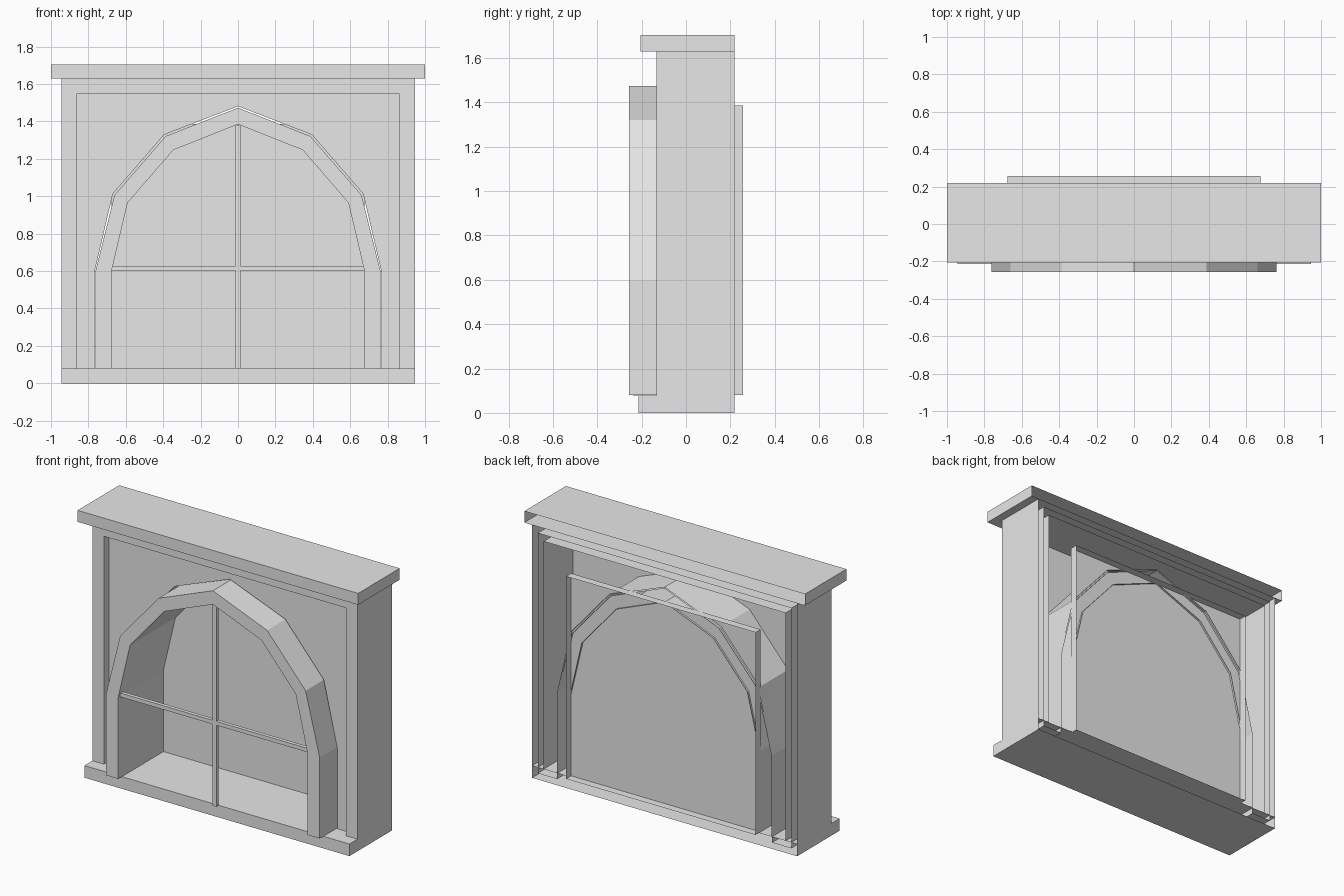
import bpy

if "Cube" in bpy.data.objects:
    bpy.data.objects.remove(bpy.data.objects["Cube"])

grey = bpy.data.materials.new("light grey")
grey.diffuse_color = (0.8, 0.8, 0.8, 1)
grey.use_nodes = True
grey.node_tree.nodes["Principled BSDF"].inputs["Base Color"].default_value = grey.diffuse_color

BACK = 0.218


def sheet(name, profile, front, back=BACK, closed=False):
    """Flat front from a counterclockwise x-z profile, with walls running back; rear left open."""
    n = len(profile)
    verts = [(x, front, z) for x, z in profile] + [(x, back, z) for x, z in profile]
    faces = [list(range(n))]
    for i in range(n):
        j = (i + 1) % n
        faces.append([i, i + n, j + n, j])
    if closed:
        faces.append(list(range(2 * n - 1, n - 1, -1)))
    mesh = bpy.data.meshes.new(name)
    mesh.from_pydata(verts, [], faces)
    mesh.materials.append(grey)
    ob = bpy.data.objects.new(name, mesh)
    bpy.context.collection.objects.link(ob)
    return ob


def rect(x0, x1, z0, z1):
    return [(x0, z0), (x1, z0), (x1, z1), (x0, z1)]


def mirrored(half):
    """Right half, bottom to top, continued down the left side."""
    return half + [(-x, z) for x, z in reversed(half) if x > 0]


def band(outer, inner):
    """Upside-down U between two outlines."""
    return mirrored(outer) + mirrored(inner)[::-1]


# sill and cap, open at the rear
sheet("sill", rect(-0.945, 0.945, 0, 0.078), -0.215)
sheet("cap", rect(-1, 1, 1.63, 1.704), -0.205)

# square border around the wall
sheet("border", band([(0.945, 0.078), (0.945, 1.63)],
                     [(0.863, 0.078), (0.863, 1.546)]), -0.133)

# recessed panel with arched hole
sheet("panel", band([(0.904, 0.04), (0.904, 1.588)],
                    [(0.766, 0.04), (0.766, 0.6), (0.669, 1.013),
                     (0.395, 1.329), (0, 1.481)]), -0.083)

# arched window surround
sheet("arch_surround", band([(0.762, 0.08), (0.762, 0.6), (0.661, 1.005),
                             (0.387, 1.321), (0, 1.473)],
                            [(0.675, 0.08), (0.675, 0.605), (0.59, 0.965),
                             (0.346, 1.247), (0, 1.385)]), -0.256)

# pane at the back of the opening
sheet("pane", rect(-0.675, 0.675, 0.08, 1.385), 0.205, 0.256)

# glazing bars
sheet("upright_bar", rect(-0.013, 0.013, 0.078, 1.38), -0.239, -0.215, True)
sheet("cross_bar", rect(-0.674, 0.674, 0.603, 0.628), -0.239, -0.215, True)
